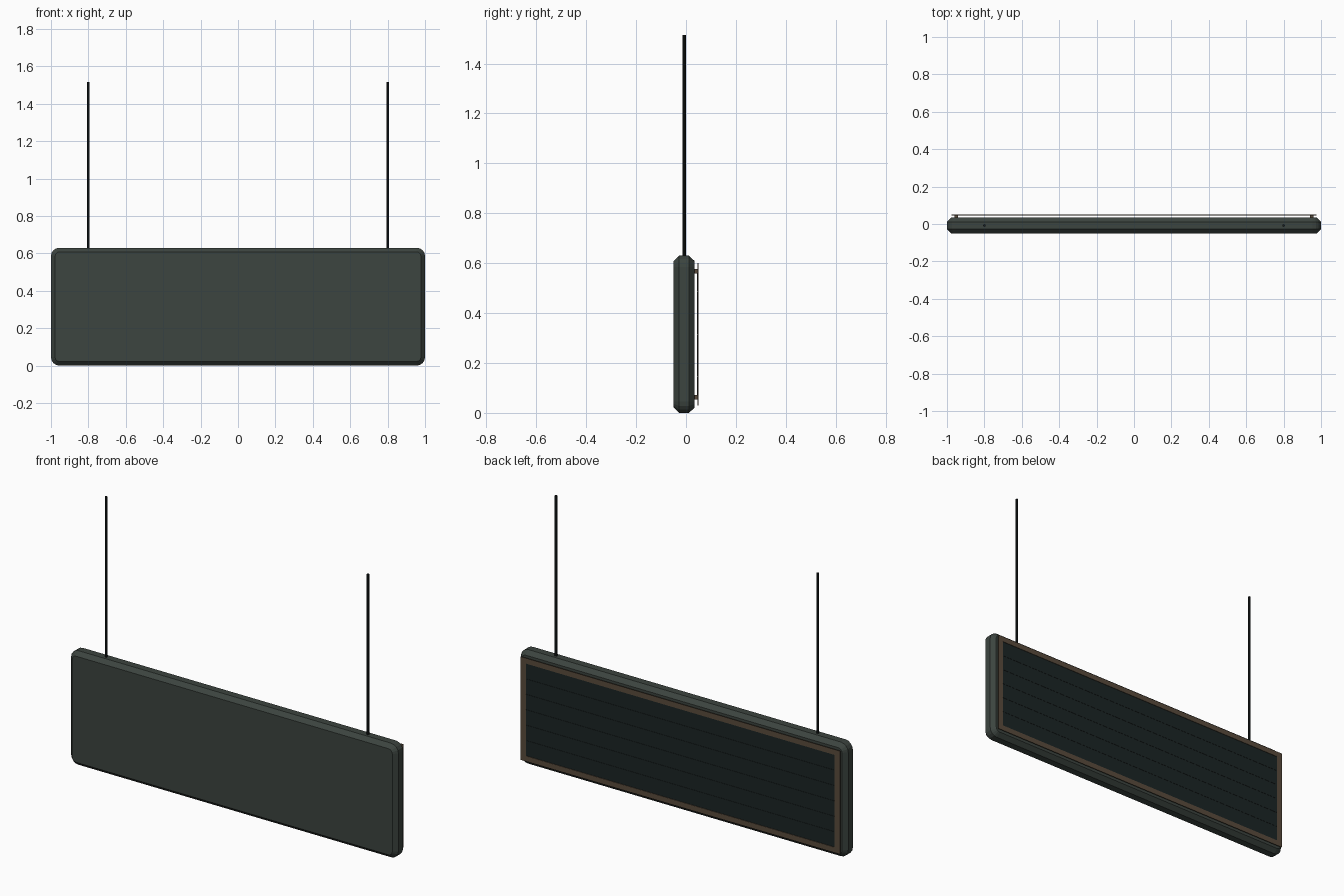
import bpy, bmesh
from math import pi, cos, sin

if "Cube" in bpy.data.objects:
    bpy.data.objects.remove(bpy.data.objects["Cube"])


def material(name, rgb):
    m = bpy.data.materials.new(name)
    m.diffuse_color = (*rgb, 1)
    m.use_nodes = True
    m.node_tree.nodes["Principled BSDF"].inputs["Base Color"].default_value = m.diffuse_color
    return m


GREEN = material("dark_green_metal", (0.045, 0.058, 0.05))
BROWN = material("brown_trim", (0.1, 0.07, 0.045))
DARK = material("dark_panel", (0.011, 0.018, 0.018))
BLACK = material("black_rod", (0.009, 0.012, 0.012))


def finish(name, bm, mat):
    bmesh.ops.recalc_face_normals(bm, faces=bm.faces)
    me = bpy.data.meshes.new(name)
    bm.to_mesh(me)
    bm.free()
    me.materials.append(mat)
    ob = bpy.data.objects.new(name, me)
    bpy.context.collection.objects.link(ob)
    return ob


def box(name, x, y, z, mat):
    bm = bmesh.new()
    bmesh.ops.create_cube(bm, size=1)
    for v in bm.verts:
        v.co = [lo + (hi - lo) * (c + 0.5) for c, (lo, hi) in zip(v.co, (x, y, z))]
    return finish(name, bm, mat)


def rounded_outline(inset, y, radius=0.045, steps=4):
    hx, hz, zc = 1 - radius, 0.315 - radius, 0.315
    r = radius - inset
    pts = []
    for q, (sx, sz) in enumerate(((1, 1), (-1, 1), (-1, -1), (1, -1))):
        for i in range(steps + 1):
            a = (q + i / steps) * pi / 2
            pts.append((sx * hx + r * cos(a), y, zc + sz * hz + r * sin(a)))
    return pts


# Sign body: rounded slab with chamfered front and back rims
bm = bmesh.new()
rings = [[bm.verts.new(p) for p in rounded_outline(i, y)]
         for i, y in ((0.022, -0.05), (0, -0.028), (0, 0.012), (0.022, 0.035))]
for a, b in zip(rings, rings[1:]):
    for i in range(len(a)):
        j = (i + 1) % len(a)
        bm.faces.new((a[i], a[j], b[j], b[i]))
bm.faces.new(rings[0])
bm.faces.new(rings[-1])
finish("sign_body", bm, GREEN)

# Thin trim frame standing just off the back of the body
bm = bmesh.new()
loops = []
for y in (0.046, 0.05):
    for x, z0, z1 in ((0.975, 0.03, 0.60), (0.943, 0.06, 0.57)):
        loops.append([bm.verts.new((sx * x, y, z))
                      for sx, z in ((-1, z0), (1, z0), (1, z1), (-1, z1))])
for a, b in ((0, 1), (2, 3), (0, 2), (1, 3)):
    for i in range(4):
        j = (i + 1) % 4
        bm.faces.new((loops[a][i], loops[a][j], loops[b][j], loops[b][i]))
finish("back_frame", bm, BROWN)

# Back panel made of six long slats
pitch = 0.51 / 6
for i in range(6):
    z = 0.06 + i * pitch
    box(f"back_slat_{i + 1}", (-0.943, 0.943), (0.045, 0.048),
        (z + 0.0005, z + pitch - 0.0005), DARK)

for side, sx in (("left", -1), ("right", 1)):
    # Corner standoffs joining the frame to the body
    for level, z in (("lower", 0.062), ("upper", 0.568)):
        box(f"standoff_{side}_{level}", (sx * 0.95 - 0.01, sx * 0.95 + 0.01),
            (0.033, 0.047), (z - 0.009, z + 0.009), BROWN)
    # Hanging rods
    bpy.ops.mesh.primitive_cylinder_add(vertices=8, radius=0.007, depth=0.905,
                                        location=(sx * 0.8, -0.008, 1.0625))
    rod = bpy.context.object
    rod.name = f"hanging_rod_{side}"
    rod.data.materials.append(BLACK)
    bpy.ops.object.shade_smooth_by_angle()
